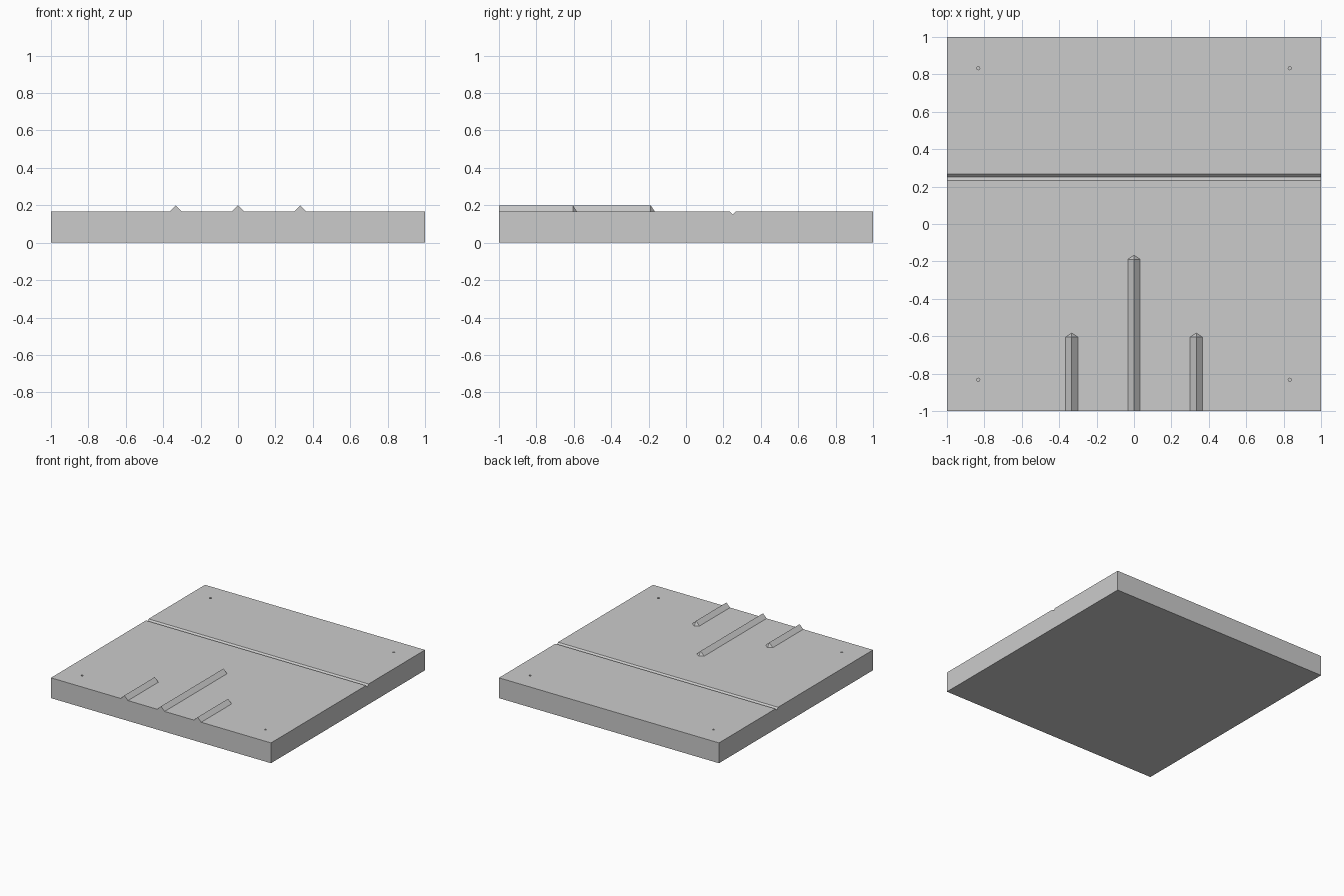
import bpy, bmesh

if "Cube" in bpy.data.objects:
    bpy.data.objects.remove(bpy.data.objects["Cube"])

TOP = 0.167


def mesh_object(name, bm):
    bmesh.ops.recalc_face_normals(bm, faces=bm.faces)
    me = bpy.data.meshes.new(name)
    bm.to_mesh(me)
    bm.free()
    ob = bpy.data.objects.new(name, me)
    bpy.context.collection.objects.link(ob)
    return ob


# Base plate: side profile with a V groove, extruded along x
bm = bmesh.new()
profile = [(-1, 0), (1, 0), (1, TOP), (0.267, TOP),
           (0.25, 0.15), (0.233, TOP), (-1, TOP)]
face = bm.faces.new([bm.verts.new((-1, y, z)) for y, z in profile])
ext = bmesh.ops.extrude_face_region(bm, geom=[face], use_keep_orig=True)
bmesh.ops.translate(bm, vec=(2, 0, 0),
                    verts=[v for v in ext["geom"] if isinstance(v, bmesh.types.BMVert)])
plate = mesh_object("base_plate", bm)

# Blind screw holes in the four corners
bm = bmesh.new()
for sx in (-1, 1):
    for sy in (-1, 1):
        ret = bmesh.ops.create_cone(bm, cap_ends=True, segments=16,
                                    radius1=0.0085, radius2=0.0085, depth=0.12)
        bmesh.ops.translate(bm, vec=(sx * 0.833, sy * 0.833, TOP), verts=ret["verts"])
cutter = mesh_object("hole_cutter", bm)
cutter.hide_render = True
cutter.hide_set(True)
mod = plate.modifiers.new("holes", "BOOLEAN")
mod.operation = "DIFFERENCE"
mod.solver = "EXACT"
mod.object = cutter


# Triangular guide ridges with a pointed, sloping inner end
def ridge(name, x, end):
    w, h = 0.033, 0.033
    bm = bmesh.new()
    sections = [[bm.verts.new((x + dx, y, TOP + dz))
                 for dx, dz in ((-w, 0), (w, 0), (0, h))] for y in (-1, end - 0.022)]
    a, b = sections
    tip = bm.verts.new((x, end, TOP))
    bm.faces.new(a)
    for i in range(3):
        j = (i + 1) % 3
        bm.faces.new((a[i], a[j], b[j], b[i]))
        bm.faces.new((b[i], b[j], tip))
    mesh_object(name, bm)


ridge("center_ridge", 0, -0.167)
ridge("left_ridge", -0.333, -0.583)
ridge("right_ridge", 0.333, -0.583)
